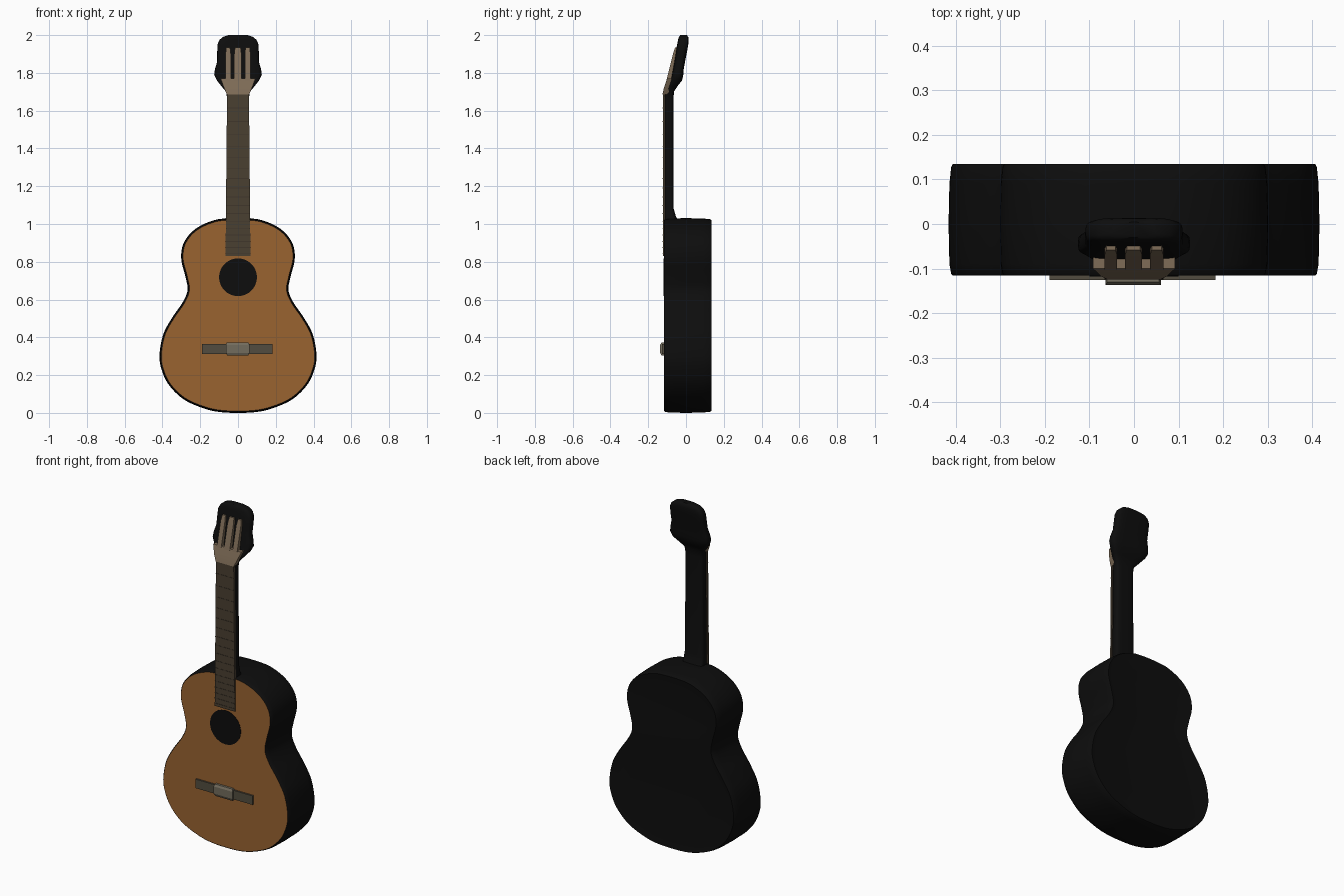
import bpy, bmesh, math
from mathutils import Vector

if "Cube" in bpy.data.objects:
    bpy.data.objects.remove(bpy.data.objects["Cube"])


def material(name, rgb):
    m = bpy.data.materials.new(name)
    m.diffuse_color = (*rgb, 1)
    m.use_nodes = True
    m.node_tree.nodes["Principled BSDF"].inputs["Base Color"].default_value = m.diffuse_color
    return m


BLACK = material("black lacquer", (0.004, 0.004, 0.004))
ORANGE = material("orange spruce", (0.32, 0.125, 0.03))
BROWN = material("dark fretboard brown", (0.068, 0.05, 0.031))
FRET = material("fret brown", (0.05, 0.037, 0.024))
TAN = material("headstock tan", (0.21, 0.15, 0.095))
GREY = material("bridge grey brown", (0.085, 0.073, 0.05))
SADDLE = material("saddle grey", (0.17, 0.15, 0.11))


def loft(name, rings, mats, rule=None, angle=40):
    """Skin a list of equal-length closed rings and cap both ends."""
    bm = bmesh.new()
    loops = [[bm.verts.new(p) for p in ring] for ring in rings]
    for a, b in zip(loops, loops[1:]):
        n = len(a)
        for i in range(n):
            bm.faces.new((a[i], a[(i + 1) % n], b[(i + 1) % n], b[i]))
    first = bm.faces.new(loops[0])
    bm.faces.new(loops[-1])
    if rule is not None:
        first.material_index = rule
    bmesh.ops.recalc_face_normals(bm, faces=bm.faces)
    me = bpy.data.meshes.new(name)
    bm.to_mesh(me)
    bm.free()
    ob = bpy.data.objects.new(name, me)
    bpy.context.collection.objects.link(ob)
    for m in mats:
        me.materials.append(m)
    bpy.ops.object.select_all(action='DESELECT')
    ob.select_set(True)
    bpy.context.view_layer.objects.active = ob
    bpy.ops.object.shade_smooth_by_angle(angle=math.radians(angle))
    return ob


def slab(name, rows, mat):
    """Box lofted upward through rows of (z, x0, x1, y_front, y_back)."""
    return loft(name, [[(x0, yf, z), (x1, yf, z), (x1, yb, z), (x0, yb, z)]
                       for z, x0, x1, yf, yb in rows], [mat], angle=25)


# Body: figure-eight outline, smoothed, then lofted front to back
half = [(0, 0), (.1, .005), (.185, .025), (.285, .07), (.36, .14), (.4, .215), (.416, .3),
        (.396, .415), (.348, .505), (.293, .585), (.267, .65), (.278, .72), (.3, .81),
        (.293, .885), (.257, .945), (.2, .99), (.12, 1.022), (.05, 1.03)]
pts = [Vector(p) for p in half + [(0, 1.031)] + [(-x, z) for x, z in half[:0:-1]]]
outline = []
N = len(pts)
for i in range(N):
    a, b, c, d = (pts[(i + k) % N] for k in (-1, 0, 1, 2))
    for s in range(5):
        t = s / 5
        outline.append(0.5 * (2 * b + (c - a) * t + (2 * a - 5 * b + 4 * c - d) * t * t
                              + (3 * b - a - 3 * c + d) * t ** 3))


def body_ring(y, inset):
    ring = []
    for i, p in enumerate(outline):
        t = (outline[(i + 1) % len(outline)] - outline[i - 1]).normalized()
        ring.append((p.x - t.y * inset, y, p.y + t.x * inset))
    return ring


loft("body", [body_ring(y, k) for y, k in
              [(-.116, .010), (-.112, .006), (-.09, .002), (0, 0), (.09, .002),
               (.128, .006), (.135, .010), (.130, .05)]], [BLACK, ORANGE], rule=1)

# Sound hole disc
loft("sound_hole", [[(.1 * math.cos(k * math.tau / 48), y, .718 + .1 * math.sin(k * math.tau / 48))
                     for k in range(48)] for y in (-.118, -.114)], [BLACK])


# Neck and headstock: rounded sections of (z, half width, y_front, y_back)
def section(z, hw, yf, yb):
    ring = []
    for k in range(28):
        c, s = math.cos(k * math.tau / 28), math.sin(k * math.tau / 28)
        ring.append((hw * math.copysign(abs(c) ** .5, c),
                     (yf + yb) / 2 + (yb - yf) / 2 * math.copysign(abs(s) ** .5, s), z))
    return ring


loft("neck_and_headstock", [section(*r) for r in [
    (1.015, .066, -.117, -.04), (1.045, .064, -.117, -.055), (1.08, .063, -.117, -.065),
    (1.66, .057, -.117, -.066), (1.70, .063, -.108, -.064), (1.73, .088, -.093, -.045),
    (1.76, .112, -.081, -.021), (1.79, .126, -.074, -.014), (1.82, .122, -.069, -.012),
    (1.86, .110, -.062, -.005), (1.91, .110, -.054, .005), (1.95, .109, -.047, .012),
    (1.975, .098, -.042, .014), (1.99, .08, -.038, .012), (2.0, .05, -.03, .004)]], [BLACK], angle=50)

# Fretboard with frets spaced by the twelfth-root rule
slab("fretboard", [(.83, -.066, .066, -.123, -.112), (1.69, -.058, .058, -.123, -.112)], BROWN)
for n in range(1, 18):
    z = 1.69 - 1.35 * (1 - 2 ** (-n / 12))
    w = .066 - .008 * (z - .83) / .86
    slab("fret", [(z - .002, -w, w, -.1242, -.122), (z + .002, -w, w, -.1242, -.122)], FRET)

# Headstock face: flared base and three bars between the slots
slab("headstock_base", [(1.685, -.058, .058, -.125, -.095), (1.72, -.074, .074, -.117, -.085),
                        (1.77, -.092, .092, -.100, -.07)], TAN)
for x0, x1 in [(-.066, -.038), (-.02, .018), (.036, .066)]:
    slab("headstock_bar", [(1.76, x0, x1, -.104, -.065), (1.9, x0, x1, -.069, -.045),
                           (1.935, x0 + .004, x1 - .004, -.058, -.04)], TAN)

# Bridge and saddle
slab("bridge", [(.312, -.19, .183, -.126, -.112), (.365, -.19, .183, -.126, -.112)], GREY)
slab("bridge_saddle", [(.303, -.056, .054, -.130, -.112), (.318, -.064, .06, -.137, -.112),
                       (.36, -.064, .06, -.137, -.112), (.372, -.06, .056, -.130, -.112)], SADDLE)
